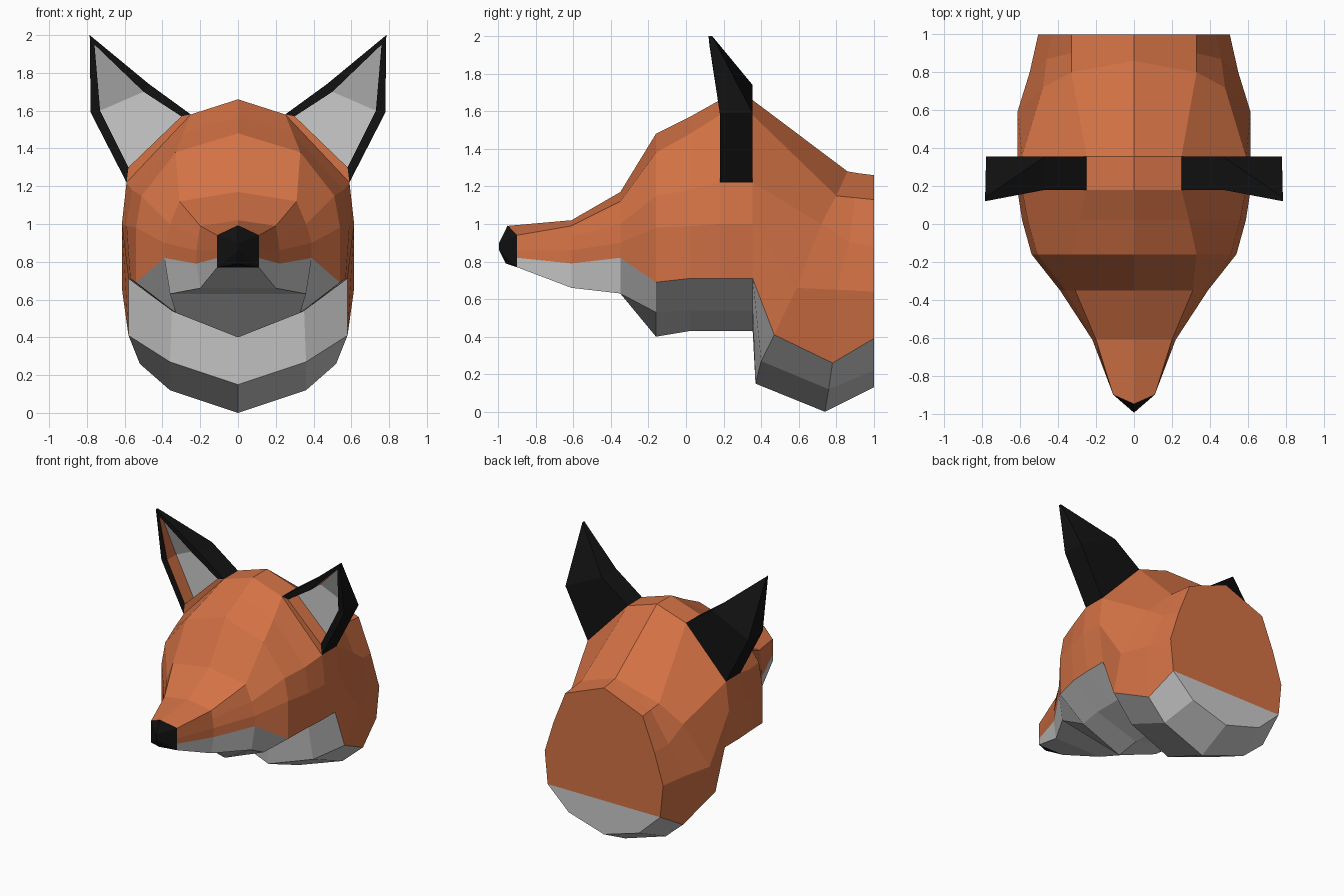
import bpy, bmesh

if "Cube" in bpy.data.objects:
    bpy.data.objects.remove(bpy.data.objects["Cube"])


def paint(name, rgb):
    m = bpy.data.materials.new(name)
    m.diffuse_color = (*rgb, 1)
    m.use_nodes = True
    m.node_tree.nodes["Principled BSDF"].inputs["Base Color"].default_value = m.diffuse_color
    return m


ORANGE = paint("orange_fur", (0.66, 0.17, 0.06))
PALE = paint("pale_fur", (0.6, 0.6, 0.6))
BLACK = paint("black_fur", (0.006, 0.006, 0.006))


def finish(name, bm, mats):
    bmesh.ops.remove_doubles(bm, verts=bm.verts, dist=0.0005)
    bmesh.ops.recalc_face_normals(bm, faces=bm.faces)
    me = bpy.data.meshes.new(name)
    bm.to_mesh(me)
    bm.free()
    for m in mats:
        me.materials.append(m)
    ob = bpy.data.objects.new(name, me)
    bpy.context.collection.objects.link(ob)
    return ob


# Muzzle and skull half sections: y, then (x, z) from crown to chin
FACE = [
    (-.90, (0, .985), (.11, .94), (.11, .90), (.11, .86), (.11, .82), (.11, .77), (0, .77)),
    (-.61, (0, 1.02), (.20, .99), (.21, .93), (.22, .86), (.22, .79), (.20, .66), (0, .66)),
    (-.35, (0, 1.17), (.31, 1.12), (.36, 1.0), (.39, .90), (.39, .82), (.36, .63), (0, .63)),
    (-.16, (0, 1.48), (.33, 1.38), (.51, 1.15), (.54, .98), (.54, .69), (.33, .53), (0, .40)),
    (.02, (0, 1.57), (.29, 1.48), (.56, 1.18), (.59, .99), (.57, .71), (.35, .54), (0, .43)),
    (.18, (0, 1.66), (.25, 1.58), (.59, 1.22), (.615, 1.0), (.58, .71), (.35, .54), (0, .43)),
    (.355, (0, 1.66), (.25, 1.58), (.59, 1.22), (.615, 1.0), (.58, .71), (.35, .54), (0, .43)),
]
# Neck half sections, slanted, as (x, y, z)
NECK = [
    [(0, .86, 1.28), (.33, .80, 1.15), (.48, .72, 1.0), (.615, .59, .66),
     (.58, .47, .41), (.36, .40, .27), (0, .37, .15)],
    [(0, .92, 1.27), (.33, .90, 1.14), (.46, .87, .9), (.55, .80, .65),
     (.52, .78, .26), (.36, .76, .12), (0, .74, 0)],
    [(0, 1, 1.26), (.33, 1, 1.13), (.43, 1, .88), (.505, 1, .64),
     (.48, 1, .39), (.30, 1, .22), (0, 1, .13)],
]

# Head: loft the sections, orange above the fourth point and pale below
rings = [[(x, y, z) for x, z in pts] for y, *pts in FACE] + NECK
rings[0][0] = (0, -.95, .99)
bm = bmesh.new()


def add(points, slot):
    face = bm.faces.new([bm.verts.new(p) for p in points])
    face.material_index = slot


for side in (1, -1):
    flip = [[(side * x, y, z) for x, y, z in r] for r in rings]
    for a, b in zip(flip, flip[1:]):
        for i in range(6):
            add([a[i], a[i + 1], b[i + 1], b[i]], int(i >= 4))
back = rings[-1]
for slot, part in enumerate((back[:5], back[4:])):
    add(part + [(-x, y, z) for x, y, z in reversed(part) if x], slot)
finish("head", bm, (ORANGE, PALE))

# Nose
bm = bmesh.new()
for p in [(.11, -.9, .94), (-.11, -.9, .94), (.11, -.9, .77), (-.11, -.9, .77),
          (0, -.95, .992), (0, -.995, .9), (0, -.995, .86), (0, -.96, .79)]:
    bm.verts.new(p)
bmesh.ops.convex_hull(bm, input=bm.verts)
finish("nose", bm, (BLACK,))

# Ears: black shell, orange inner walls, pale hollow
OUTER = [(.25, 1.58), (.59, 1.22), (.78, 1.59), (.785, 2.0), (.47, 1.74)]
INNER = [(.30, 1.57), (.58, 1.30), (.73, 1.60), (.76, 1.95), (.50, 1.70)]
for name, s in (("left_ear", 1), ("right_ear", -1)):
    bm = bmesh.new()

    def layer(outline, y, tip_y):
        return [(s * x, tip_y if i == 3 else y, z) for i, (x, z) in enumerate(outline)]

    rear, rim = layer(OUTER, .355, .14), layer(OUTER, .18, .12)
    lip, hollow = layer(INNER, .18, .125), layer(INNER, .29, .15)
    for i in range(5):
        j = (i + 1) % 5
        add([rear[i], rear[j], rim[j], rim[i]], 0)
        add([rim[i], rim[j], lip[j], lip[i]], 1 if i == 0 else 0)
        add([lip[i], lip[j], hollow[j], hollow[i]], 1)
    for sheet, slot in ((rear, 0), (hollow, 2)):
        add([sheet[k] for k in (0, 1, 2, 4)], slot)
        add([sheet[k] for k in (2, 3, 4)], slot)
    finish(name, bm, (BLACK, ORANGE, PALE))
